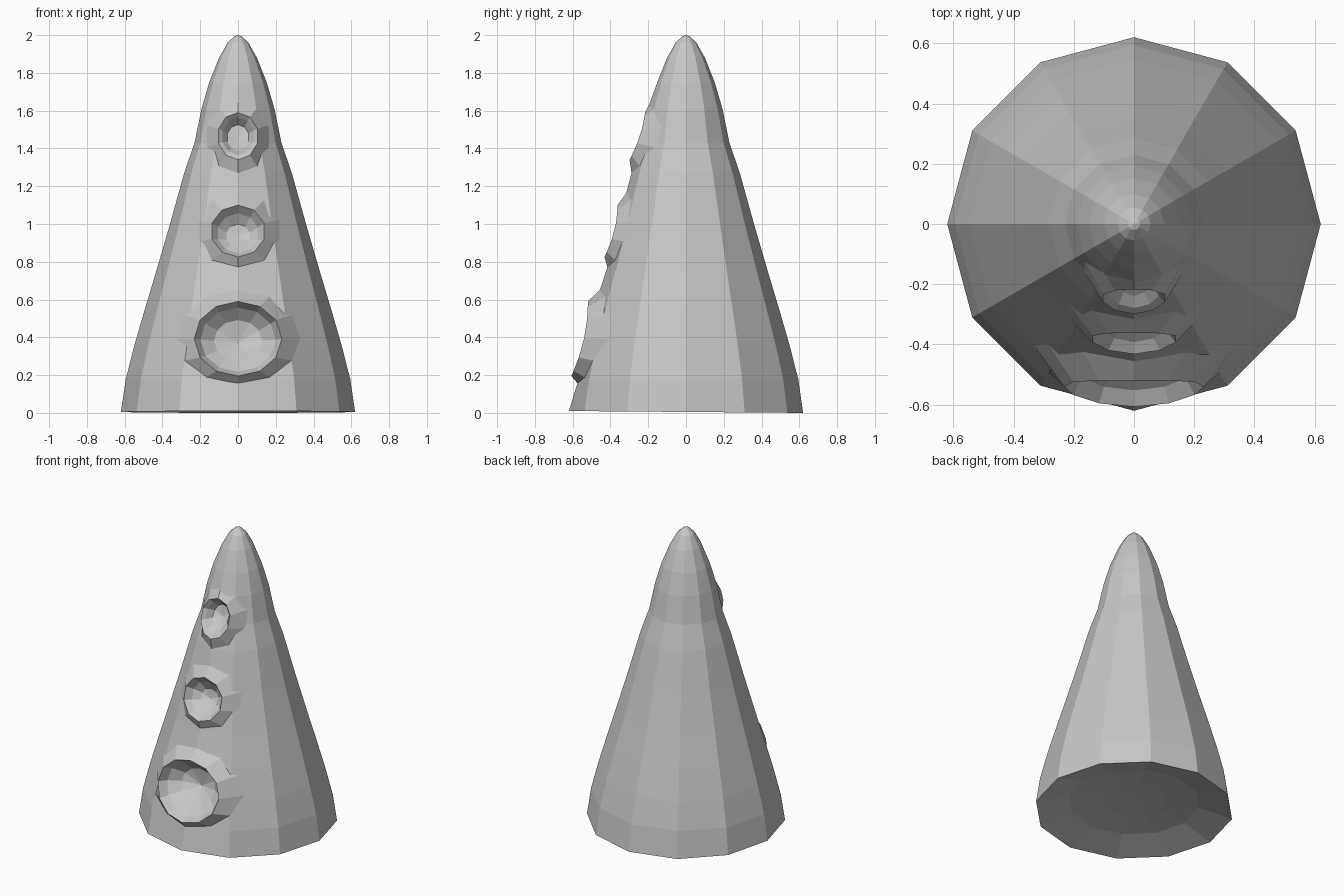
import bpy, bmesh, math

if "Cube" in bpy.data.objects:
    bpy.data.objects.remove(bpy.data.objects["Cube"])

SIDES = 12
# Cone profile: (radius, height, radius of the front corner)
PROFILE = [(0.62, 0.005, 0.62), (0.594, 0.18, 0.568), (0.548, 0.36, 0.535), (0.49, 0.56, 0.485),
           (0.43, 0.76, 0.42), (0.36, 1.0, 0.36), (0.285, 1.27, 0.288), (0.23, 1.43, 0.235),
           (0.193, 1.61, 0.203), (0.152, 1.75, 0.152), (0.10, 1.88, 0.10),
           (0.055, 1.96, 0.055), (0.02, 1.993, 0.02)]
# Hollow underside: (radius, height)
UNDERSIDE = [(0.20, 0.085), (0.41, 0.065)]

grey = bpy.data.materials.new("stone grey")
grey.diffuse_color = (0.57, 0.57, 0.57, 1)
grey.use_nodes = True
grey.node_tree.nodes["Principled BSDF"].inputs["Base Color"].default_value = grey.diffuse_color


def loft(name, rings, start=None, end=None):
    """Skin equal-length point rings, closing the ends with fans to a point."""
    bm = bmesh.new()
    loops = [[bm.verts.new(p) for p in ring] for ring in rings]
    n = len(loops[0])
    for a, b in zip(loops, loops[1:]):
        for i in range(n):
            j = (i + 1) % n
            bm.faces.new((a[i], a[j], b[j], b[i]))
    for point, loop, flip in ((start, loops[0], True), (end, loops[-1], False)):
        if point:
            tip = bm.verts.new(point)
            for i in range(n):
                a, b = loop[i], loop[(i + 1) % n]
                bm.faces.new((b, a, tip) if flip else (a, b, tip))
    bmesh.ops.recalc_face_normals(bm, faces=bm.faces)
    bm.faces.ensure_lookup_table()
    # An open bowl must face the front
    if not start and bm.faces[-1].normal.y > 0:
        bmesh.ops.reverse_faces(bm, faces=bm.faces)
    mesh = bpy.data.meshes.new(name)
    bm.to_mesh(mesh)
    bm.free()
    mesh.materials.append(grey)
    obj = bpy.data.objects.new(name, mesh)
    bpy.context.collection.objects.link(obj)
    return obj


def circle(r, z, front):
    """Twelve-sided ring whose first corner, facing front, has its own radius."""
    pts = [(r * math.sin(math.tau * i / SIDES), -r * math.cos(math.tau * i / SIDES), z)
           for i in range(SIDES)]
    pts[0] = (0, -front, z)
    return pts


def cone_front(x, z):
    """Y of the cone's front surface at x, z."""
    for (r0, z0, f0), (r1, z1, f1) in zip(PROFILE, PROFILE[1:]):
        if z0 <= z <= z1:
            t = (z - z0) / (z1 - z0)
            r, f = r0 + (r1 - r0) * t, f0 + (f1 - f0) * t
    x = abs(x)
    if x < r / 2:
        return -(f + (0.866 * r - f) * x / (r / 2))
    return -(1.366 * r - x)


# Spire, its foot tipped very slightly so the back edge touches the ground
rings = [circle(r, z, r) for r, z in UNDERSIDE] + [circle(*p) for p in PROFILE]
foot = len(UNDERSIDE)
rings[foot] = [(x, y, z - y * 0.008) for x, y, z in rings[foot]]
body = loft("cone_body", rings, (0, 0, 0.09), (0, 0, 2))


def crater(name, half_w, z_low, z_high, y_low, y_side, y_high, skirt, bowl, floor, seg):
    """Raised lip with a skirt that blends into the cone, and a hollow bowl.
    skirt: scale to the sides, up and down; bowl: (scale, depth, drop) per ring."""
    zc, half_h = (z_low + z_high) / 2, (z_high - z_low) / 2
    wide, up, down = skirt

    def ring(scale, depth, drop=0.0):
        pts = []
        for i in range(seg):
            a = math.tau * i / seg + math.pi / 2
            c, s = math.cos(a), math.sin(a)
            y = y_side + s * (y_high - y_low) / 2 + s * s * ((y_high + y_low) / 2 - y_side)
            pts.append((half_w * scale * c, y + depth, zc + half_h * scale * s - drop))
        return pts

    base = []
    for x, _, z in ring(1, 0):
        x, z = x * wide, zc + (z - zc) * (up if z > zc else down)
        base.append((x, cone_front(x, z) + 0.002, z))
    inner = [ring(*b) for b in bowl]
    depth, drop = floor
    loft(name, [base, ring(1, 0)] + inner, None, (0, y_side + depth, zc - drop))

    # Hollow out the cone behind the bowl
    cut = loft("cutter", [ring(0.97, -0.4), ring(0.97, 0.01)] +
               [ring(s + 0.01, d + 0.005, p) for s, d, p in bowl],
               (0, y_side - 0.4, zc), (0, y_side + depth + 0.005, zc - drop))
    mod = body.modifiers.new("hollow", 'BOOLEAN')
    mod.operation, mod.solver, mod.object = 'DIFFERENCE', 'EXACT', cut
    bpy.context.view_layer.objects.active = body
    bpy.ops.object.modifier_apply(modifier=mod.name)
    bpy.data.objects.remove(cut)


# Three craters up the front, largest at the bottom
crater("lower_crater", 0.232, 0.195, 0.59, -0.607, -0.54, -0.52, (1.45, 1.32, 1.2),
       [(0.86, 0.055, 0.005), (0.55, 0.11, 0.01)], (0.145, 0.02), 12)
crater("middle_crater", 0.145, 0.825, 1.10, -0.432, -0.38, -0.362, (1.65, 1.5, 1.4),
       [(0.77, 0.04, 0.012), (0.45, 0.07, 0.025)], (0.08, 0.03), 10)
crater("upper_crater", 0.108, 1.34, 1.59, -0.299, -0.245, -0.217, (1.6, 1.5, 1.6),
       [(0.80, 0.02, 0.0), (0.55, 0.06, 0.008)], (0.075, 0.015), 10)
